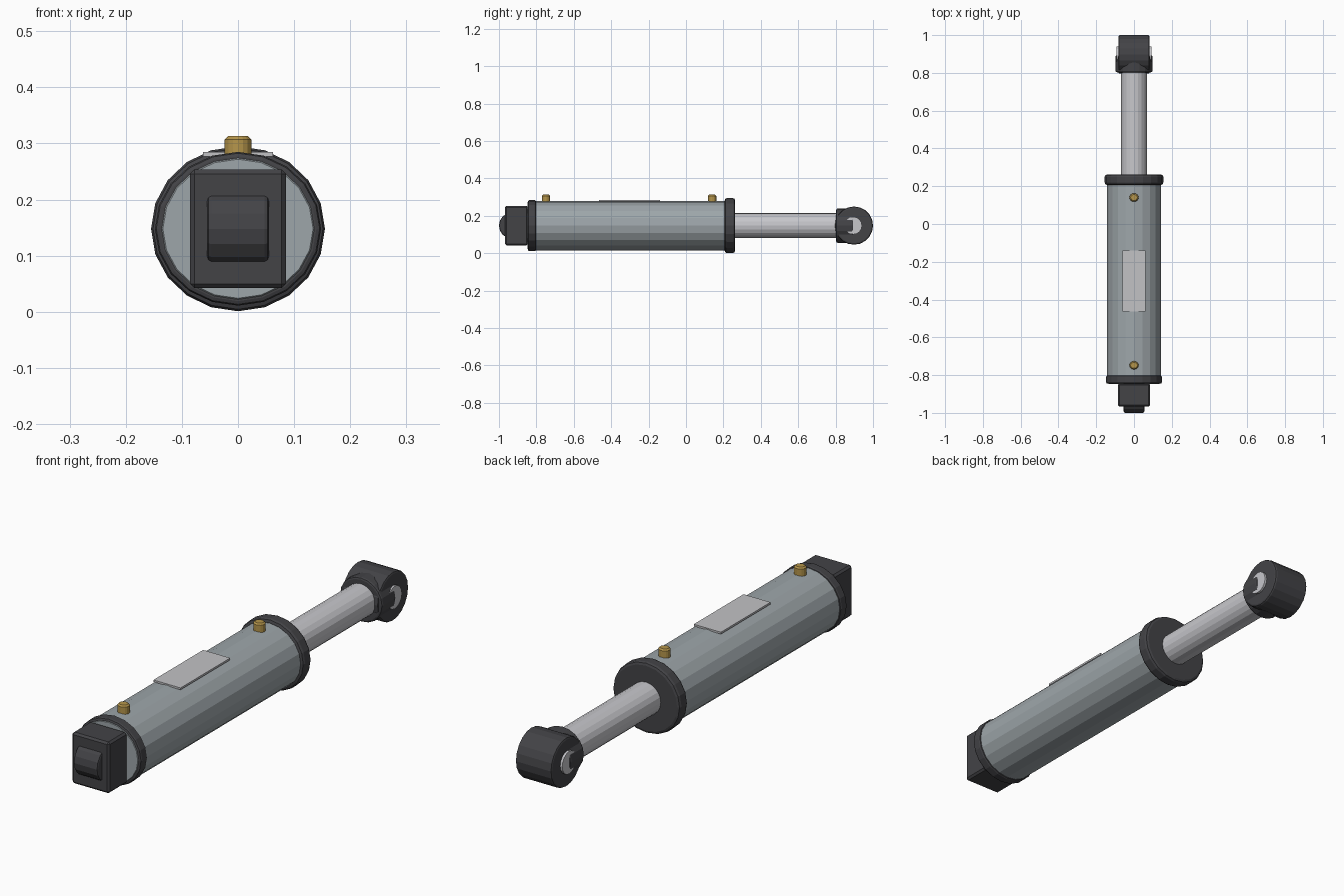
import bpy
import bmesh
from math import radians
from mathutils import Matrix, Vector

cube = bpy.data.objects.get("Cube")
if cube:
    bpy.data.objects.remove(cube, do_unlink=True)

AXIS_Z = 0.148  # height of the cylinder's centre line


def material(name, rgb, metallic=0.0):
    mat = bpy.data.materials.new(name)
    mat.use_nodes = True
    mat.diffuse_color = (*rgb, 1)
    mat.node_tree.nodes["Principled BSDF"].inputs["Base Color"].default_value = (*rgb, 1)
    return mat


dark = material("dark_steel", (0.056, 0.056, 0.062))
grey = material("barrel_grey", (0.34, 0.38, 0.40))
chrome = material("bright_rod", (0.57, 0.57, 0.60))
label = material("label_silver", (0.54, 0.54, 0.56))
brass = material("brass", (0.46, 0.30, 0.07))

TURN = {
    "x": Matrix.Rotation(radians(90), 4, "Y"),
    "y": Matrix.Rotation(radians(90), 4, "X"),
    "z": Matrix.Identity(4),
}


def finish(name, bm, mat, bevel, segments):
    bmesh.ops.recalc_face_normals(bm, faces=bm.faces)
    mesh = bpy.data.meshes.new(name)
    bm.to_mesh(mesh)
    bm.free()
    mesh.materials.append(mat)
    obj = bpy.data.objects.new(name, mesh)
    bpy.context.collection.objects.link(obj)
    if bevel:
        mod = obj.modifiers.new("edge_bevel", "BEVEL")
        mod.width = bevel
        mod.segments = segments
        mod.limit_method = "ANGLE"
        mod.angle_limit = radians(40)
    return obj


def cylinder(name, mat, axis, centre, size, sides=20, bevel=0.0, segments=2):
    """Cylinder along an axis, fitted to the full size given for x, y and z."""
    bm = bmesh.new()
    bmesh.ops.create_cone(bm, cap_ends=True, segments=sides,
                          radius1=0.5, radius2=0.5, depth=1)
    bm.transform(Matrix.Translation(centre) @ Matrix.Diagonal((*size, 1)) @ TURN[axis])
    return finish(name, bm, mat, bevel, segments)


def box(name, mat, centre, size, bevel=0.0):
    bm = bmesh.new()
    bmesh.ops.create_cube(bm, size=1)
    bm.transform(Matrix.Translation(centre) @ Matrix.Diagonal((*size, 1)))
    return finish(name, bm, mat, bevel, 1)


def along_y(name, mat, y0, y1, rx, rz, **options):
    """Turned part on the centre line between two y positions."""
    return cylinder(name, mat, "y", Vector((0, (y0 + y1) / 2, AXIS_Z)),
                    (2 * rx, y1 - y0, 2 * rz), **options)


# Barrel with its end collars and the rod
along_y("barrel", grey, -0.847, 0.23, 0.142, 0.132, bevel=0.008, segments=1)
along_y("base_collar", dark, -0.845, -0.802, 0.148, 0.137, bevel=0.008)
along_y("gland_collar", dark, 0.207, 0.262, 0.155, 0.147, bevel=0.012)
along_y("piston_rod", chrome, 0.2, 0.85, 0.068, 0.067)

# Base mount block with a rounded lug
box("base_block", dark, (0, -0.906, AXIS_Z), (0.171, 0.122, 0.212), bevel=0.008)
cylinder("base_lug", dark, "x", (0, -0.929, AXIS_Z), (0.11, 0.142, 0.142),
         sides=16, bevel=0.008)

# Rod end: neck collar, eye and cross pin
along_y("rod_end_neck", dark, 0.803, 0.895, 0.098, 0.092, bevel=0.008)
cylinder("rod_end_eye", dark, "x", (0, 0.898, AXIS_Z), (0.165, 0.204, 0.204),
         bevel=0.008)
cylinder("rod_end_pin", chrome, "x", (0, 0.895, AXIS_Z), (0.184, 0.092, 0.094),
         sides=16)

# Fluid ports on top of the barrel
for name, y in (("base_port", -0.748), ("rod_port", 0.14)):
    cylinder(name, brass, "z", (0, y, 0.289), (0.048, 0.044, 0.048),
             sides=16, bevel=0.006, segments=1)

# Rating plate lying on the barrel
box("label_plate", label, (0, -0.302, 0.2805), (0.124, 0.325, 0.008))
